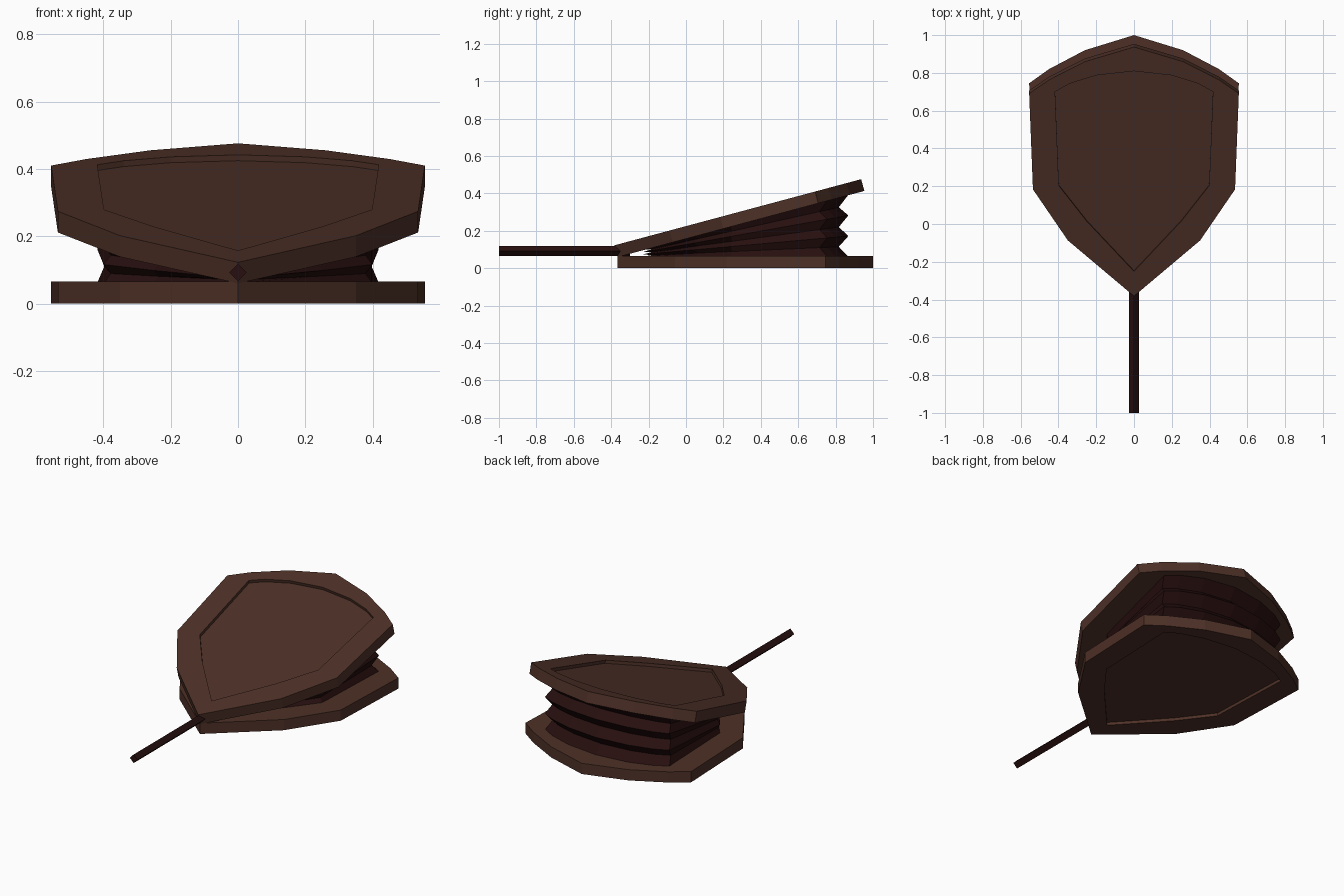
import bpy, bmesh, math
from mathutils import Matrix, Vector

if "Cube" in bpy.data.objects:
    bpy.data.objects.remove(bpy.data.objects["Cube"])


def material(name, rgb):
    m = bpy.data.materials.new(name)
    m.diffuse_color = (*rgb, 1)
    m.use_nodes = True
    m.node_tree.nodes["Principled BSDF"].inputs["Base Color"].default_value = m.diffuse_color
    return m


WOOD = material("brown wood", (0.075, 0.030, 0.020))
LEATHER = material("dark maroon leather", (0.020, 0.0045, 0.0045))

# right-hand half outlines, back tip to front tip
OUTER = [(0, 1.0), (.26, .92), (.45, .82), (.555, .745), (.535, .22), (.35, -.06), (0, -.365)]
INNER = [(0, .868), (.2, .845), (.34, .80), (.418, .755), (.398, .24), (.25, .045), (0, -.23)]
THICK, RECESS, PIVOT_Y, PIVOT_Z, TILT = .065, .018, -.365, .06, math.radians(15)


def mirrored(half):
    # clockwise half plus its mirror, reversed to run counter-clockwise
    return (half + [(-x, y) for x, y in half[-2:0:-1]])[::-1]


def finish(name, bm, mat):
    bmesh.ops.recalc_face_normals(bm, faces=bm.faces)
    me = bpy.data.meshes.new(name)
    bm.to_mesh(me)
    bm.free()
    me.materials.append(mat)
    ob = bpy.data.objects.new(name, me)
    bpy.context.collection.objects.link(ob)
    return ob


def loft(bm, rings):
    # skin a stack of rings and cap both ends
    loops = [[bm.verts.new(p) for p in r] for r in rings]
    n = len(loops[0])
    for a, b in zip(loops, loops[1:]):
        for i in range(n):
            bm.faces.new((a[i], a[(i + 1) % n], b[(i + 1) % n], b[i]))
    bm.faces.new(loops[0][::-1])
    bm.faces.new(loops[-1])


def board(name, matrix):
    # shield-shaped board with a recessed panel on its upper face
    bm = bmesh.new()
    out, inn = mirrored(OUTER), mirrored(INNER)
    loft(bm, [[(x, y, z) for x, y in o] for o, z in
              ((out, 0), (out, THICK), (inn, THICK), (inn, THICK - RECESS))])
    bm.transform(matrix)
    return finish(name, bm, WOOD)


# lower board has its panel underneath, upper board is tilted about the nose
board("lower_board", Matrix.Translation((0, 0, THICK)) @ Matrix.Scale(-1, 4, (0, 0, 1)))
board("upper_board", Matrix.Translation((0, PIVOT_Y, PIVOT_Z)) @ Matrix.Rotation(TILT, 4, 'X')
      @ Matrix.Translation((0, -PIVOT_Y, 0)))

# pleated bag: alternating ridges and valleys between the boards
bm = bmesh.new()
rings = []
for k in range(7):
    ring = []
    for x, y in mirrored(INNER):
        if k % 2:
            x, y = x * .95, .3 + (y - .3) * .91
        top = PIVOT_Z + (y - PIVOT_Y) * math.tan(TILT) + .002
        ring.append((x, y, .062 + (top - .062) * k / 6))
    rings.append(ring)
loft(bm, rings)
finish("pleated_bag", bm, LEATHER)

# four-sided nozzle rod
bm = bmesh.new()
diamond = [(.026, 0), (0, .026), (-.026, 0), (0, -.026)]
loft(bm, [[(x, y, .092 + z) for x, z in diamond] for y in (-1, -.3)])
finish("nozzle", bm, LEATHER)
